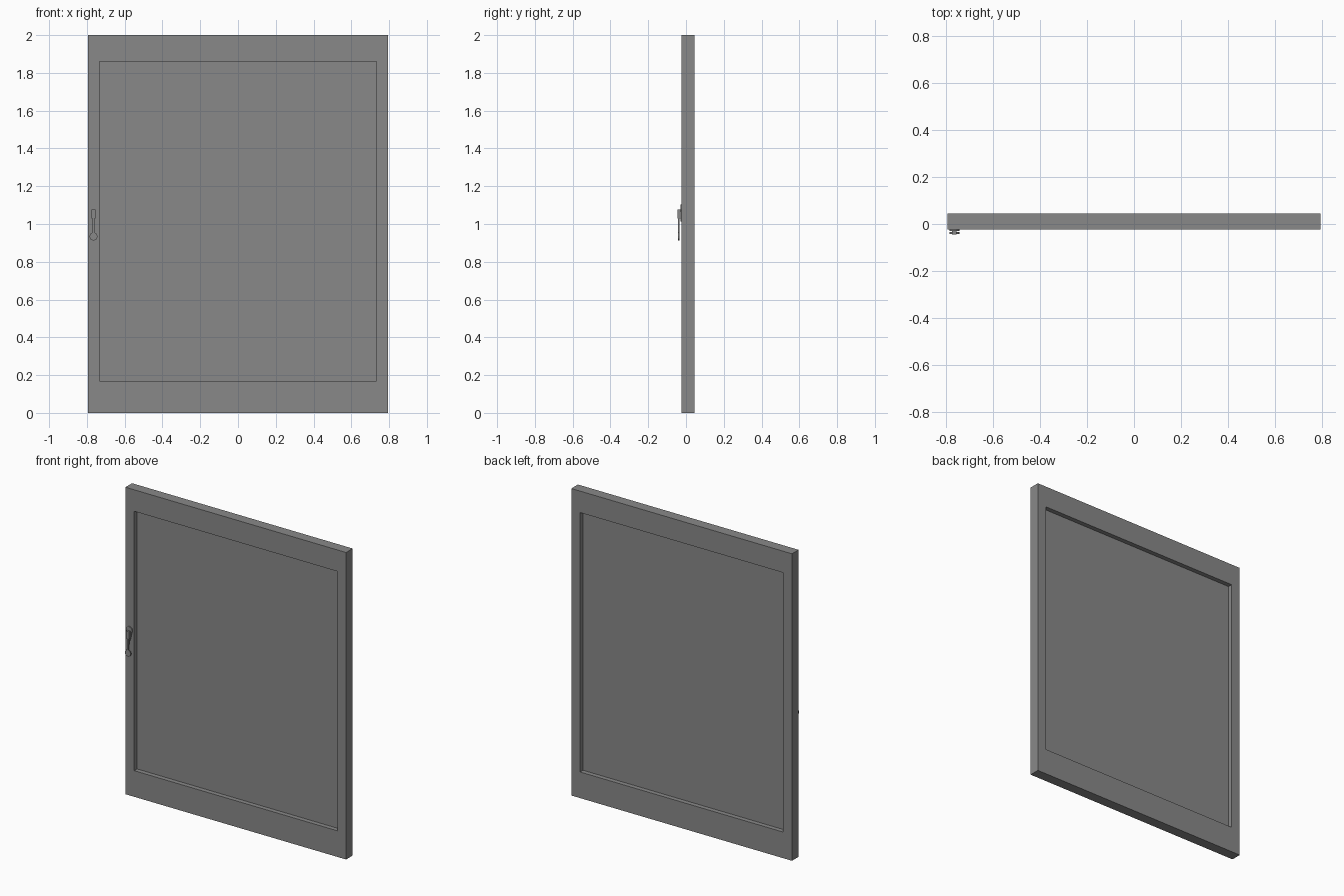
import bpy, bmesh, math
from mathutils import Matrix, Vector

cube = bpy.data.objects.get("Cube")
if cube:
    bpy.data.objects.remove(cube, do_unlink=True)

grey = bpy.data.materials.new("mid grey")
grey.use_nodes = True
COLOUR = (0.25, 0.25, 0.25, 1)
grey.diffuse_color = COLOUR
grey.node_tree.nodes["Principled BSDF"].inputs["Base Color"].default_value = COLOUR


def finish(name, bm):
    bmesh.ops.recalc_face_normals(bm, faces=bm.faces)
    mesh = bpy.data.meshes.new(name)
    bm.to_mesh(mesh)
    bm.free()
    mesh.materials.append(grey)
    obj = bpy.data.objects.new(name, mesh)
    bpy.context.collection.objects.link(obj)
    return obj


def box(name, x, y, z):
    """Box from (low, high) ranges on each axis."""
    bm = bmesh.new()
    spans = (x, y, z)
    size = [b - a for a, b in spans]
    mid = Vector([(a + b) / 2 for a, b in spans])
    bmesh.ops.create_cube(bm, size=1, matrix=Matrix.Translation(mid) @ Matrix.Diagonal((*size, 1)))
    return finish(name, bm)


def slab(name, outline, y0, y1):
    """Front outline of (x, z) points, extruded from y0 to y1."""
    bm = bmesh.new()
    face = bm.faces.new([bm.verts.new((x, y0, z)) for x, z in outline])
    out = bmesh.ops.extrude_face_region(bm, geom=[face])
    moved = [v for v in out["geom"] if isinstance(v, bmesh.types.BMVert)]
    bmesh.ops.translate(bm, verts=moved, vec=(0, y1 - y0, 0))
    return finish(name, bm)


def arc(x, z, r, start, end, steps):
    angles = [math.radians(start + (end - start) * i / steps) for i in range(steps + 1)]
    return [(x + r * math.cos(a), z + r * math.sin(a)) for a in angles]


# Sash frame: outer rectangle with one clean opening
FRONT, BACK, W, TOP = -0.023, 0.045, 0.795, 2.0
IN_W, IN_LOW, IN_TOP = 0.732, 0.17, 1.86
bm = bmesh.new()
rings = []
for y in (FRONT, BACK):
    for w, low, top in ((W, 0, TOP), (IN_W, IN_LOW, IN_TOP)):
        rings.append([bm.verts.new(p) for p in
                      ((-w, y, low), (w, y, low), (w, y, top), (-w, y, top))])
for a, b in ((0, 1), (2, 3), (0, 2), (1, 3)):
    for i in range(4):
        j = (i + 1) % 4
        bm.faces.new((rings[a][i], rings[a][j], rings[b][j], rings[b][i]))
finish("window_frame", bm)

# Pane in the middle of the frame depth
box("window_pane", (-IN_W, IN_W), (0.007, 0.015), (IN_LOW, IN_TOP))

# Latch: backplate with a round head and tapered foot, hub and hanging lever
X = -0.765
slab("latch_plate", arc(X, 1.08, 0.022, -30, 210, 12) + [(X - 0.006, 1.012), (X + 0.006, 1.012)],
     FRONT, FRONT - 0.007)
box("latch_hub", (X - 0.01, X + 0.01), (-0.045, FRONT), (1.03, 1.077))
slab("latch_lever", arc(X, 0.934, 0.021, 105, 435, 14) + [(X + 0.006, 1.06), (X - 0.006, 1.06)],
     -0.042, -0.035)
